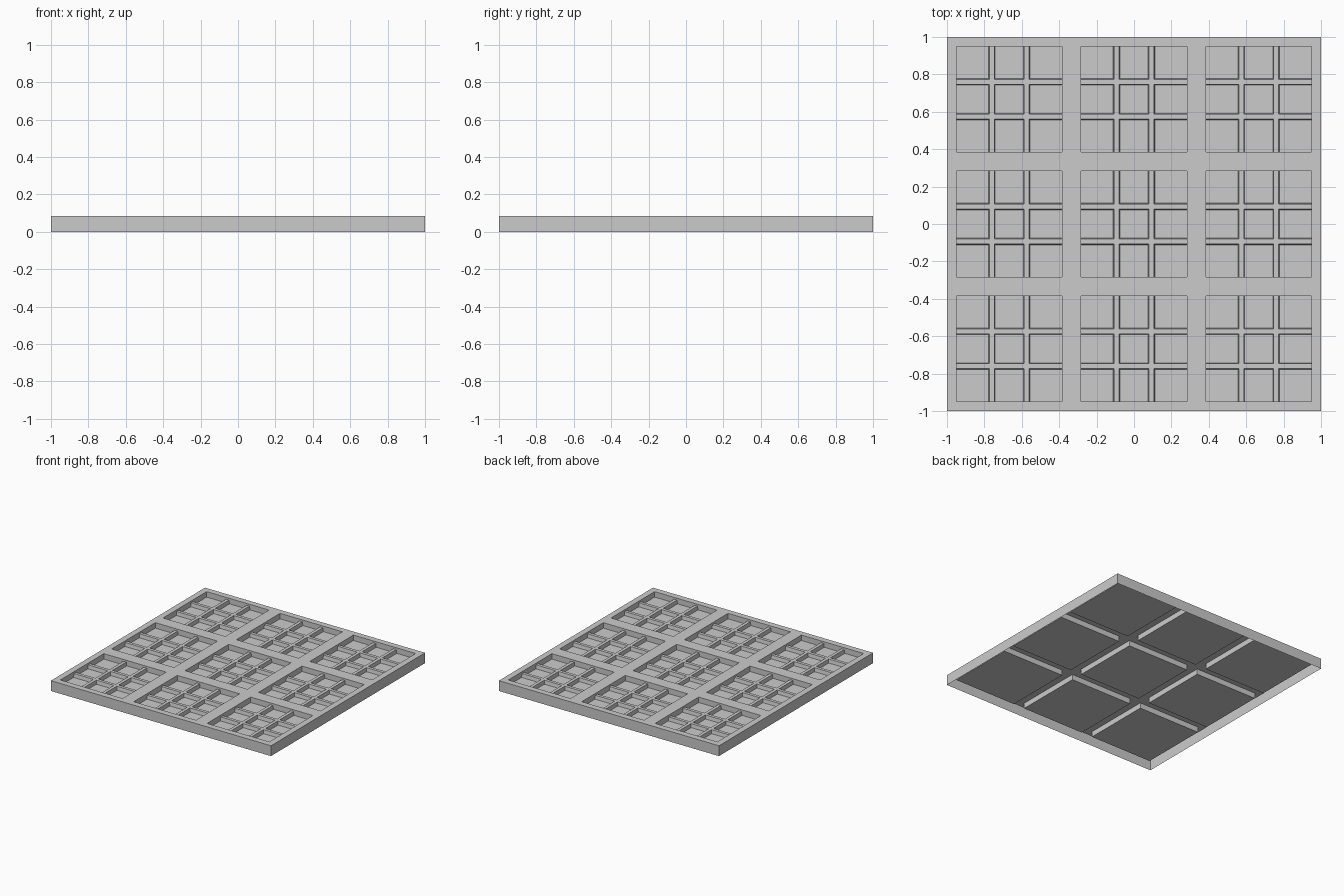
import bpy, bmesh

cube = bpy.data.objects.get("Cube")
if cube:
    bpy.data.objects.remove(cube, do_unlink=True)

TOP, FLOOR, BAR_TOP = 0.085, 0.04, 0.07
PITCH, HALF = 0.667, 0.283
CENTERS = [-PITCH, 0, PITCH]

grey = bpy.data.materials.new("light grey")
grey.use_nodes = True
color = (0.6, 0.6, 0.6, 1)
grey.diffuse_color = color
grey.node_tree.nodes["Principled BSDF"].inputs["Base Color"].default_value = color


def finish(bm, name):
    mesh = bpy.data.meshes.new(name)
    bm.to_mesh(mesh)
    bm.free()
    mesh.materials.append(grey)
    obj = bpy.data.objects.new(name, mesh)
    bpy.context.collection.objects.link(obj)
    return obj


# Tray shell: a sheet with nine sunken pockets and a skirt, open underneath
bm = bmesh.new()
lines = [-1] + [c + s * HALF for c in CENTERS for s in (-1, 1)] + [1]
grid = [[bm.verts.new((x, y, TOP)) for y in lines] for x in lines]
pockets = []
for i in range(len(lines) - 1):
    for j in range(len(lines) - 1):
        face = bm.faces.new((grid[i][j], grid[i + 1][j], grid[i + 1][j + 1], grid[i][j + 1]))
        if i % 2 and j % 2:
            pockets.append(face)
rim = [e for e in bm.edges if e.is_boundary]
skirt = bmesh.ops.extrude_edge_only(bm, edges=rim)["geom"]
for v in skirt:
    if isinstance(v, bmesh.types.BMVert):
        v.co.z = 0
for face in pockets:
    sunk = bmesh.ops.extrude_face_region(bm, geom=[face])["geom"]
    for v in sunk:
        if isinstance(v, bmesh.types.BMVert):
            v.co.z = FLOOR
    if face.is_valid:
        bm.faces.remove(face)
bmesh.ops.recalc_face_normals(bm, faces=bm.faces)
# Keep the sheet facing up
if max(bm.faces, key=lambda f: f.calc_center_median().z).normal.z < 0:
    bmesh.ops.reverse_faces(bm, faces=bm.faces)
finish(bm, "tray_shell")


# Divider bars: slightly tapered strips crossing in each pocket
def add_bar(bm, cx, cy, along_x):
    geom = bmesh.ops.create_cube(bm, size=1)["verts"]
    for v in geom:
        width = 0.026 if v.co.z > 0 else 0.036
        z = BAR_TOP if v.co.z > 0 else FLOOR
        long, short = v.co.x * 2 * HALF, v.co.y * width
        v.co = (cx + long, cy + short, z) if along_x else (cx - short, cy + long, z)


bm = bmesh.new()
for cx in CENTERS:
    for cy in CENTERS:
        for offset in (-0.093, 0.093):
            add_bar(bm, cx, cy + offset, True)
            add_bar(bm, cx + offset, cy, False)
finish(bm, "divider_bars")
